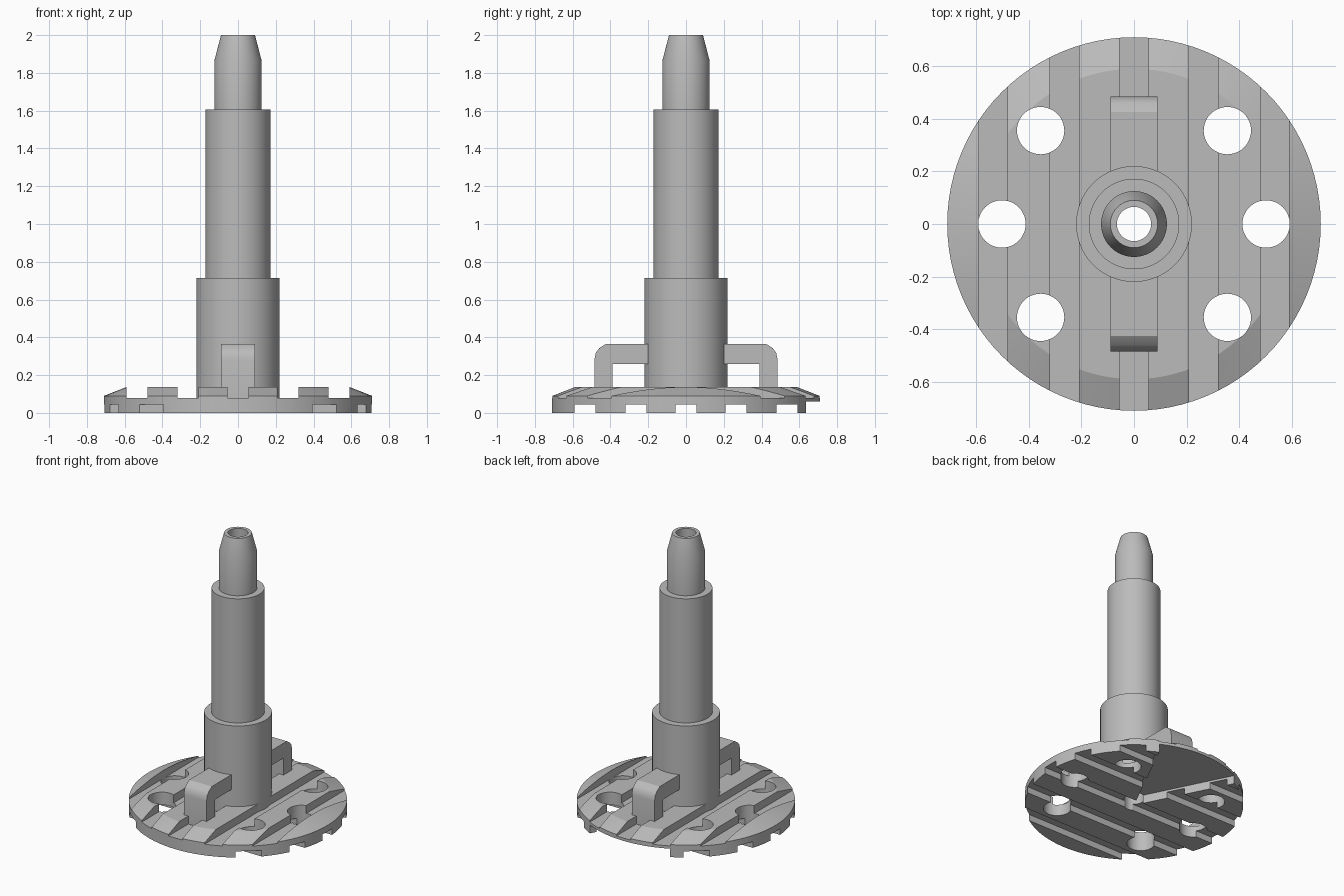
import bpy, bmesh
from math import cos, sin, pi, radians, tan
from mathutils import Matrix

if "Cube" in bpy.data.objects:
    bpy.data.objects.remove(bpy.data.objects["Cube"])

grey = bpy.data.materials.new("plain_grey")
grey.use_nodes = True
grey.diffuse_color = (0.5, 0.5, 0.5, 1)
grey.node_tree.nodes["Principled BSDF"].inputs["Base Color"].default_value = (0.5, 0.5, 0.5, 1)


def make(name, bm):
    bmesh.ops.recalc_face_normals(bm, faces=bm.faces)
    mesh = bpy.data.meshes.new(name)
    bm.to_mesh(mesh)
    bm.free()
    mesh.materials.append(grey)
    obj = bpy.data.objects.new(name, mesh)
    bpy.context.scene.collection.objects.link(obj)
    return obj


def lathe(name, profile, segments=96):
    """Spin a closed (radius, z) outline around the z axis."""
    bm = bmesh.new()
    rings = [[bm.verts.new((r * cos(2 * pi * i / segments), r * sin(2 * pi * i / segments), z))
              for i in range(segments)] for r, z in profile]
    for a, b in zip(rings, rings[1:] + rings[:1]):
        for i in range(segments):
            j = (i + 1) % segments
            bm.faces.new((a[i], a[j], b[j], b[i]))
    return make(name, bm)


def prism(bm, low, high):
    """Bridge two matching outlines into a closed solid."""
    a = [bm.verts.new(p) for p in low]
    b = [bm.verts.new(p) for p in high]
    bm.faces.new(a)
    bm.faces.new(b)
    for i in range(len(a)):
        j = (i + 1) % len(a)
        bm.faces.new((a[i], a[j], b[j], b[i]))


def activate(obj):
    bpy.ops.object.select_all(action='DESELECT')
    obj.select_set(True)
    bpy.context.view_layer.objects.active = obj


def cut(obj, cutter):
    cutter.hide_render = True
    mod = obj.modifiers.new("cut", 'BOOLEAN')
    mod.operation = 'DIFFERENCE'
    mod.solver = 'EXACT'
    mod.object = cutter
    activate(obj)
    bpy.ops.object.modifier_apply(modifier=mod.name)
    bpy.data.objects.remove(cutter)


def bars(name, z0, z1, along_y):
    """Five parallel groove cutters."""
    bm = bmesh.new()
    for c in (-0.535, -0.265, 0, 0.265, 0.535):
        size = (0.11, 2, z1 - z0) if along_y else (2, 0.11, z1 - z0)
        pos = (c, 0, (z0 + z1) / 2) if along_y else (0, c, (z0 + z1) / 2)
        bmesh.ops.create_cube(bm, size=1, matrix=Matrix.Translation(pos) @ Matrix.Diagonal((*size, 1)))
    return make(name, bm)


# Base disc with a chamfered top rim and a central bore
BORE = 0.065
disc = lathe("base_disc", [(BORE, 0), (0.71, 0), (0.71, 0.09), (0.59, 0.137), (BORE, 0.137)])

# Crossed grooves: along y on top, along x underneath
cut(disc, bars("top_grooves", 0.08, 0.3, True))
cut(disc, bars("bottom_grooves", -0.2, 0.045, False))

# Six through holes
bm = bmesh.new()
for deg in (0, 45, 135, 180, 225, 315):
    spot = Matrix.Translation((0.502 * cos(radians(deg)), 0.502 * sin(radians(deg)), 0.1))
    bmesh.ops.create_cone(bm, cap_ends=True, segments=48, radius1=0.09, radius2=0.09, depth=0.8, matrix=spot)
cut(disc, make("hole_cutter", bm))

# Shallow wedge recess under the back
bm = bmesh.new()
w = tan(radians(26.6))
outline = [(0, 0), (w, 1), (-w, 1)]
prism(bm, [(x, y, -0.2) for x, y in outline], [(x, y, 0.06) for x, y in outline])
cut(disc, make("wedge_cutter", bm))

# Stepped hollow column with a tapered tip
column = lathe("column", [(BORE, 0.07), (0.22, 0.07), (0.22, 0.715), (0.172, 0.715), (0.172, 1.605),
                          (0.125, 1.605), (0.125, 1.865), (0.09, 2), (BORE, 2)])

# Bent arms on the front and back
arms = []
arm_profile = [(0.2, 0.258), (0.388, 0.258), (0.388, 0.07), (0.485, 0.07), (0.485, 0.28),
               (0.478, 0.318), (0.46, 0.342), (0.425, 0.365), (0.2, 0.365)]
for side, name in ((-1, "front_arm"), (1, "back_arm")):
    bm = bmesh.new()
    prism(bm, [(-0.09, side * y, z) for y, z in arm_profile], [(0.09, side * y, z) for y, z in arm_profile])
    arms.append(make(name, bm))

# Smooth round walls, crisp edges
for obj in [disc, column] + arms:
    activate(obj)
    bpy.ops.object.shade_smooth_by_angle(angle=radians(18 if obj is disc else 30))
